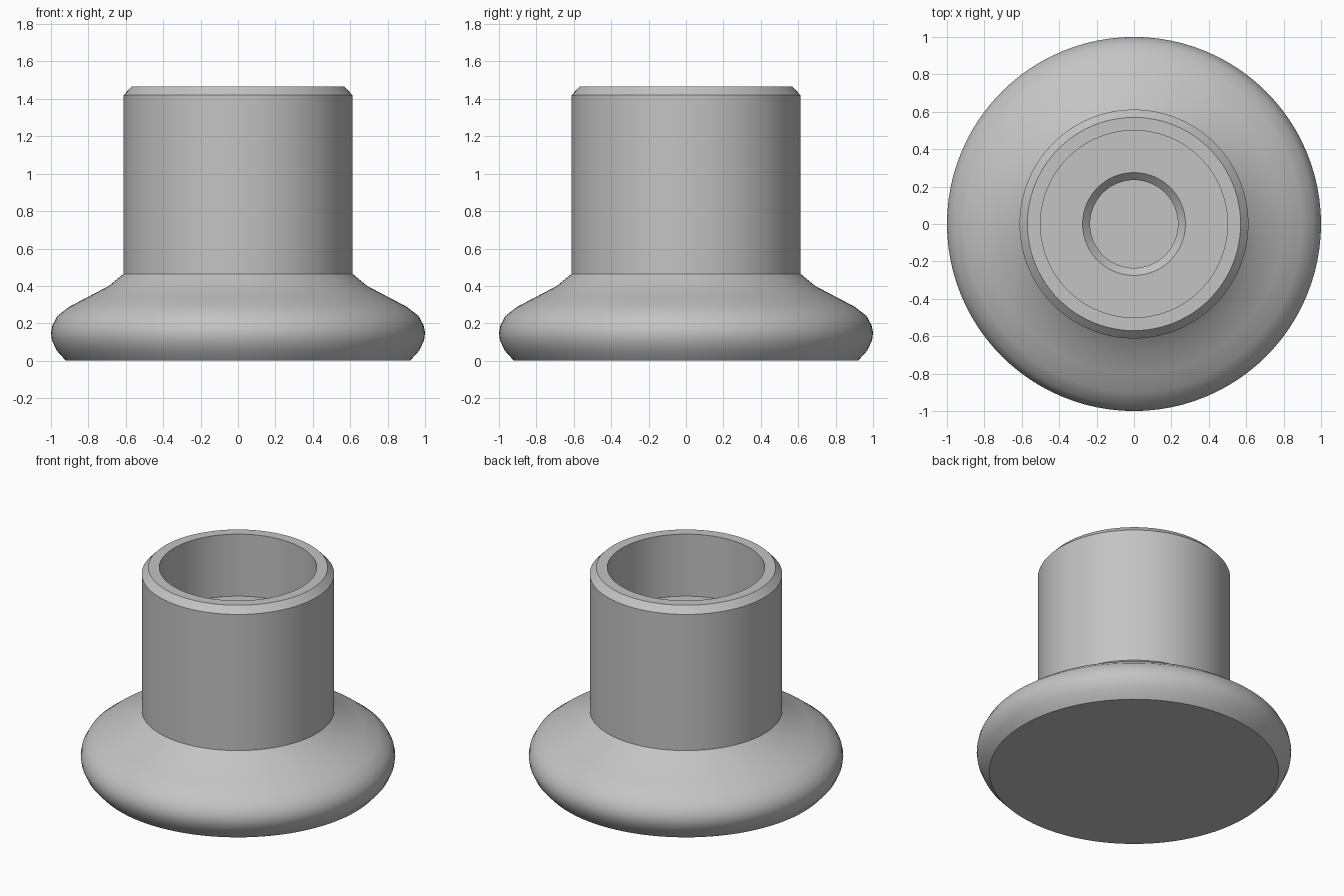
import bpy
import math

cube = bpy.data.objects.get("Cube")
if cube:
    bpy.data.objects.remove(cube, do_unlink=True)

SEGMENTS = 96

grey = bpy.data.materials.new("plain grey")
grey.use_nodes = True
colour = (0.55, 0.55, 0.55, 1)
grey.diffuse_color = colour
grey.node_tree.nodes["Principled BSDF"].inputs["Base Color"].default_value = colour


def lathe(name, profile):
    """Spin an (radius, height) profile about z; zero radius ends become flat caps."""
    verts, faces, rings = [], [], []
    for radius, height in profile:
        rings.append(len(verts))
        for i in range(SEGMENTS):
            a = math.tau * i / SEGMENTS
            verts.append((radius * math.cos(a), radius * math.sin(a), height))
    for low, high in zip(rings, rings[1:]):
        for i in range(SEGMENTS):
            j = (i + 1) % SEGMENTS
            faces.append((low + i, low + j, high + j, high + i))
    faces.append(tuple(reversed(range(SEGMENTS))))
    faces.append(tuple(range(rings[-1], rings[-1] + SEGMENTS)))
    mesh = bpy.data.meshes.new(name)
    mesh.from_pydata(verts, [], faces)
    mesh.materials.append(grey)
    obj = bpy.data.objects.new(name, mesh)
    bpy.context.collection.objects.link(obj)
    bpy.ops.object.select_all(action="DESELECT")
    obj.select_set(True)
    bpy.context.view_layer.objects.active = obj
    bpy.ops.object.shade_smooth_by_angle(angle=math.radians(32))
    return obj


# Rounded flange, chamfered collar, bore and chamfered centre hole in one turning
flange = [(0.92, 0), (0.97, 0.055), (0.995, 0.11), (1.0, 0.15), (0.992, 0.19),
          (0.965, 0.24), (0.9, 0.29), (0.8, 0.342), (0.69, 0.4), (0.612, 0.465)]
collar = [(0.612, 1.42), (0.57, 1.465), (0.5, 1.465)]
bore = [(0.5, 1.03), (0.275, 1.03), (0.235, 0.99), (0.235, 0.7)]
lathe("flanged_socket", flange + collar + bore)
